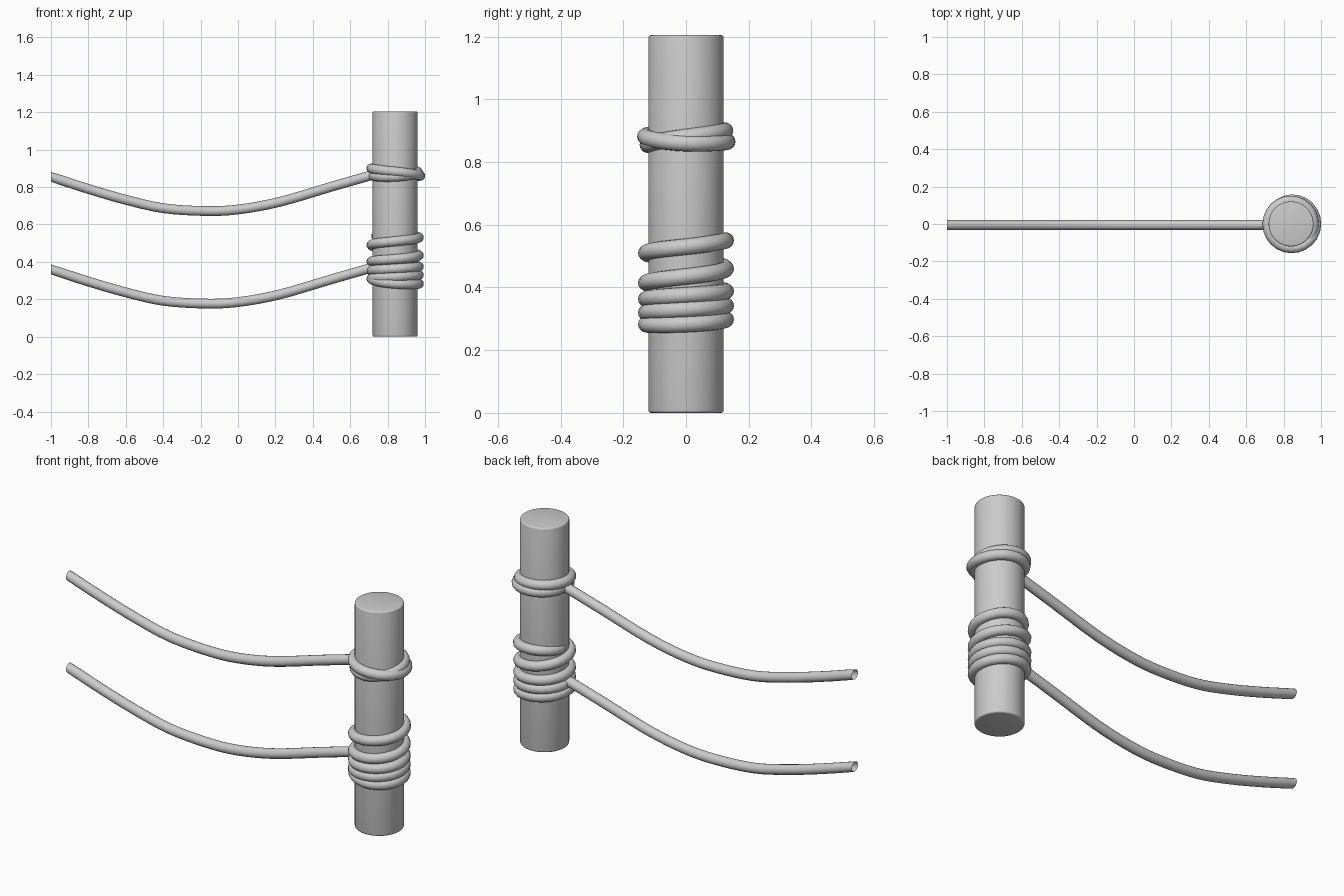
import bpy
import bmesh
import math
from mathutils import Vector

cube = bpy.data.objects.get("Cube")
if cube:
    bpy.data.objects.remove(cube, do_unlink=True)

grey = bpy.data.materials.new("plain_grey")
grey.use_nodes = True
colour = (0.6, 0.6, 0.6, 1)
grey.diffuse_color = colour
grey.node_tree.nodes["Principled BSDF"].inputs["Base Color"].default_value = colour

POST_X, POST_R, POST_H = 0.84, 0.12, 1.205
ROPE_R, SIDES = 0.026, 16


def finish(name, bm):
    bmesh.ops.recalc_face_normals(bm, faces=bm.faces)
    mesh = bpy.data.meshes.new(name)
    bm.to_mesh(mesh)
    bm.free()
    mesh.materials.append(grey)
    obj = bpy.data.objects.new(name, mesh)
    bpy.context.collection.objects.link(obj)
    bpy.ops.object.select_all(action='DESELECT')
    obj.select_set(True)
    bpy.context.view_layer.objects.active = obj
    bpy.ops.object.shade_smooth_by_angle(angle=math.radians(40))
    return obj


def smooth_path(keys, steps):
    """Catmull-Rom interpolation through vectors."""
    keys = [2 * keys[0] - keys[1]] + keys + [2 * keys[-1] - keys[-2]]
    path = []
    for a, b, c, d in zip(keys, keys[1:], keys[2:], keys[3:]):
        for i in range(steps):
            t = i / steps
            path.append(0.5 * (2 * b + (c - a) * t + (2 * a - 5 * b + 4 * c - d) * t ** 2
                               + (3 * b - a - 3 * c + d) * t ** 3))
    return path + [keys[-2]]


def tube(name, path, upright_start=False):
    """Sweep an open round section along a path."""
    bm = bmesh.new()
    rings = []
    for i, p in enumerate(path):
        tangent = (path[min(i + 1, len(path) - 1)] - path[max(i - 1, 0)]).normalized()
        if upright_start and i == 0:
            tangent = Vector((1, 0, 0))
        side = tangent.cross(Vector((0, 0, 1))).normalized()
        up = side.cross(tangent)
        angles = [math.tau * k / SIDES for k in range(SIDES)]
        rings.append([bm.verts.new(p + ROPE_R * (side * math.cos(a) + up * math.sin(a)))
                      for a in angles])
    for r, s in zip(rings, rings[1:]):
        for k in range(SIDES):
            n = (k + 1) % SIDES
            bm.faces.new((r[k], r[n], s[n], s[k]))
    return finish(name, bm)


def coil(name, quarters):
    """Wind round the post; one (height, radius) pair per quarter turn from the left."""
    steps = 6
    path = []
    for i, q in enumerate(smooth_path([Vector(q) for q in quarters], steps)):
        a = math.pi + i / steps * math.pi / 2
        path.append(Vector((POST_X + q.y * math.cos(a), q.y * math.sin(a), q.x)))
    return tube(name, path)


# Post with softened rims
bm = bmesh.new()
bmesh.ops.create_cone(bm, cap_ends=True, segments=48, radius1=POST_R, radius2=POST_R, depth=POST_H)
bmesh.ops.translate(bm, verts=bm.verts, vec=(POST_X, 0, POST_H / 2))
rims = [e for e in bm.edges if abs(e.verts[0].co.z - e.verts[1].co.z) < 0.001]
bmesh.ops.bevel(bm, geom=rims, offset=0.008, segments=3, profile=0.5, affect='EDGES')
finish("post", bm)

# Two sagging ropes
sag = [(-1, 0.855), (-0.8, 0.79), (-0.6, 0.732), (-0.4, 0.687), (-0.18, 0.672),
       (0, 0.68), (0.22, 0.72), (0.5, 0.802), (0.73, 0.868)]
for name, drop in (("upper_rope", 0), ("lower_rope", 0.495)):
    tube(name, smooth_path([Vector((x, -0.005, z - drop)) for x, z in sag], 4), True)

# Rope windings round the post
coil("upper_winding", [(0.86, 0.118), (0.855, 0.122), (0.88, 0.122), (0.9, 0.125), (0.9, 0.127),
                       (0.882, 0.13), (0.86, 0.135), (0.865, 0.132), (0.865, 0.11)])
R = 0.127
heights = [0.31, 0.283, 0.283, 0.298, 0.31, 0.32, 0.33, 0.342, 0.353, 0.363, 0.375,
           0.388, 0.402, 0.415, 0.435, 0.46, 0.49, 0.51, 0.53, 0.55]
coil("lower_winding", [(z, R) for z in heights] + [(0.535, 0.1)])
